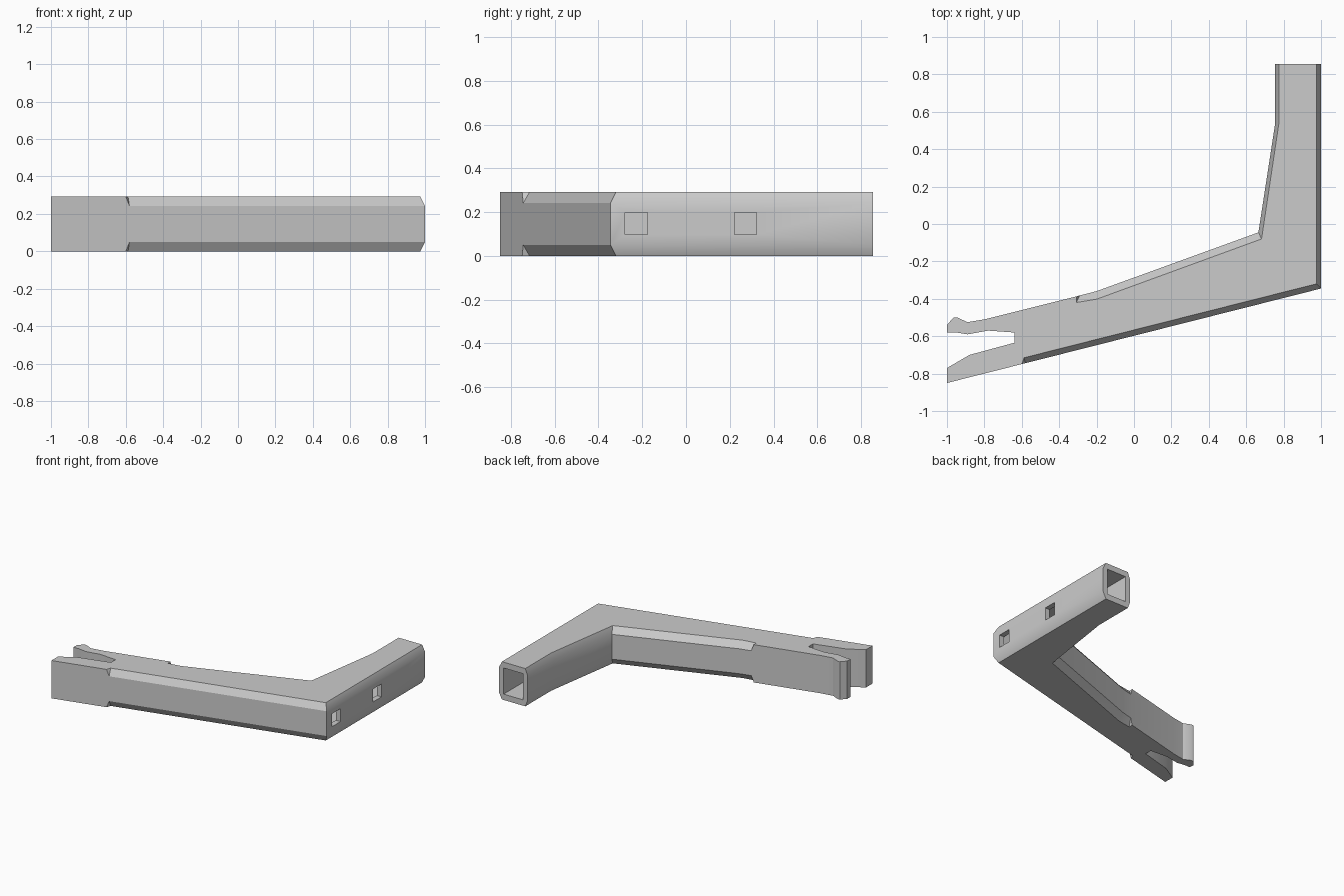
import bpy, bmesh

if "Cube" in bpy.data.objects:
    bpy.data.objects.remove(bpy.data.objects["Cube"])

HEIGHT, BEVEL = 0.292, 0.05

grey = bpy.data.materials.new("plain_grey")
grey.use_nodes = True
colour = (0.6, 0.6, 0.6, 1)
grey.diffuse_color = colour
grey.node_tree.nodes["Principled BSDF"].inputs["Base Color"].default_value = colour

# Forked jaw outline, from the upper lip round the slot to the lower tip
jaw = [(-0.8, -0.51), (-0.89, -0.525), (-0.945, -0.5), (-0.965, -0.5),
       (-1, -0.54), (-1, -0.58), (-0.95, -0.58), (-0.89, -0.59), (-0.78, -0.57),
       (-0.64, -0.58), (-0.64, -0.635), (-0.88, -0.7), (-1, -0.77), (-1, -0.85)]
# Bevelled stretches: (widest outline point, matching point on the flat top)
lower = [((-0.6, -0.749), (-0.6, -0.749)), ((-0.58, -0.744), (-0.588, -0.715)),
         ((1, -0.345), (0.975, -0.32)), ((1, 0.855), (0.975, 0.855))]
upper = [((0.755, 0.855), (0.775, 0.855)), ((0.755, 0.54), (0.775, 0.54)),
         ((0.665, -0.045), (0.682, -0.08)), ((-0.2, -0.359), (-0.2, -0.402)),
         ((-0.29, -0.382), (-0.308, -0.42)), ((-0.308, -0.387), (-0.308, -0.387))]
outline = [(p, p) for p in jaw] + lower + upper


def finish(bm, name):
    bmesh.ops.recalc_face_normals(bm, faces=bm.faces[:])
    mesh = bpy.data.meshes.new(name)
    bm.to_mesh(mesh)
    bm.free()
    obj = bpy.data.objects.new(name, mesh)
    bpy.context.collection.objects.link(obj)
    mesh.materials.append(grey)
    return obj


# Angled body: four stacked outlines joined by side walls
bm = bmesh.new()
rings = []
for z, kind in ((0, 1), (BEVEL, 0), (HEIGHT - BEVEL, 0), (HEIGHT, 1)):
    rings.append([bm.verts.new((*pair[kind], z)) for pair in outline])
bm.faces.new(rings[0][::-1])
bm.faces.new(rings[-1])
count = len(outline)
steps = (len(jaw), count - 2)  # where the bevel starts and stops
for level in range(3):
    a, b = rings[level], rings[level + 1]
    for i in range(count):
        j = (i + 1) % count
        quad = [a[i], a[j], b[j], b[i]]
        if i in steps and level != 1:
            # split so the plain side stays flat and the step is its own face
            if (level == 2) == (i == steps[0]):
                halves = ((0, 1, 3), (1, 2, 3))
            else:
                halves = ((0, 1, 2), (0, 2, 3))
            for half in halves:
                bm.faces.new([quad[k] for k in half])
        else:
            bm.faces.new(quad)
body = finish(bm, "angled_bracket_body")


def cut(x0, x1, y0, y1, z0, z1):
    """Cut a box-shaped opening out of the body."""
    box = bmesh.new()
    bmesh.ops.create_cube(box, size=1)
    for v in box.verts:
        v.co = ((x0 + x1) / 2 + v.co.x * (x1 - x0),
                (y0 + y1) / 2 + v.co.y * (y1 - y0),
                (z0 + z1) / 2 + v.co.z * (z1 - z0))
    cutter = finish(box, "cutter")
    cutter.hide_render = True
    mod = body.modifiers.new("opening", "BOOLEAN")
    mod.operation, mod.solver, mod.object = "DIFFERENCE", "EXACT", cutter
    bpy.ops.object.modifier_apply(modifier=mod.name)
    bpy.data.objects.remove(cutter)


bpy.ops.object.select_all(action="DESELECT")
bpy.context.view_layer.objects.active = body
body.select_set(True)

# Hollow tube and the two square side holes
cut(0.795, 0.96, -0.29, 0.9, 0.045, HEIGHT - 0.045)
for y in (-0.228, 0.272):
    cut(0.9, 1.1, y - 0.051, y + 0.051, 0.098, 0.198)

bpy.ops.object.shade_smooth_by_angle(angle=0.5236)
